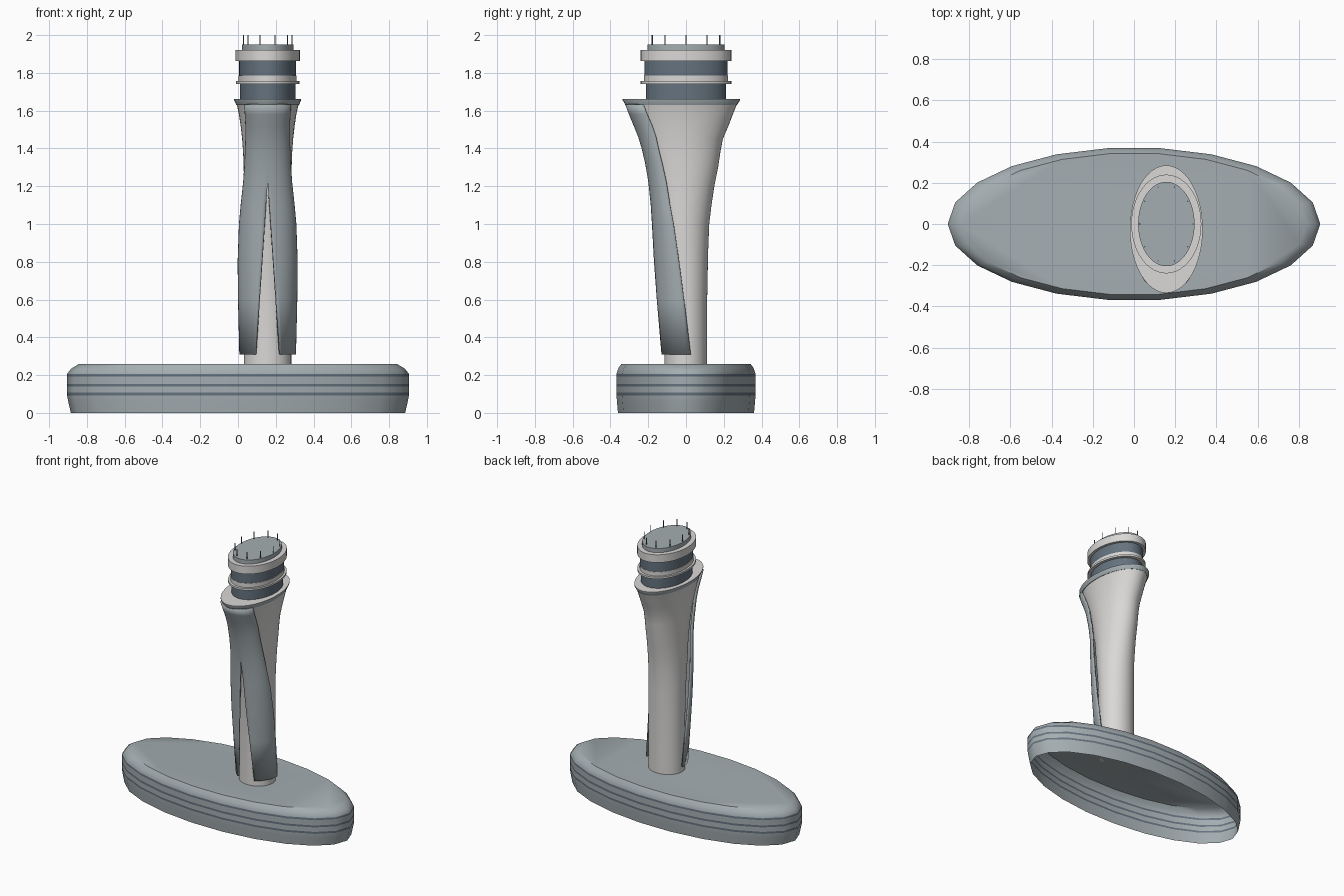
import bpy, bmesh
from math import sin, cos, pi, asin, radians

if "Cube" in bpy.data.objects:
    bpy.data.objects.remove(bpy.data.objects["Cube"])

CX = 0.157  # column axis


def material(name, rgb):
    m = bpy.data.materials.new(name)
    m.use_nodes = True
    m.diffuse_color = (*rgb, 1)
    m.node_tree.nodes["Principled BSDF"].inputs["Base Color"].default_value = (*rgb, 1)
    return m


GREY = material("blue grey", (0.37, 0.42, 0.44))
WHITE = material("warm white", (0.70, 0.69, 0.68))
SLATE = material("dark slate", (0.13, 0.17, 0.21))


def finish(name, bm, mats, x=0.0, angle=35):
    me = bpy.data.meshes.new(name)
    bm.to_mesh(me)
    bm.free()
    for m in mats:
        me.materials.append(m)
    ob = bpy.data.objects.new(name, me)
    ob.location.x = x
    bpy.context.collection.objects.link(ob)
    bpy.ops.object.select_all(action="DESELECT")
    ob.select_set(True)
    bpy.context.view_layer.objects.active = ob
    bpy.ops.object.shade_smooth_by_angle(angle=radians(angle))
    return ob


def loft(name, rings, mats, x=CX, n=48, bands=(), top=0, bottom=True, angle=35):
    """Stack ellipses (z, half x, half y, centre y); bands get the second material."""
    bm = bmesh.new()
    loops = []
    for z, hx, hy, cy in rings:
        loops.append([bm.verts.new((hx * cos(2 * pi * i / n), cy + hy * sin(2 * pi * i / n), z))
                      for i in range(n)])
    for k, (a, b) in enumerate(zip(loops, loops[1:])):
        for i in range(n):
            j = (i + 1) % n
            f = bm.faces.new((a[i], a[j], b[j], b[i]))
            f.material_index = 1 if k in bands else 0
    bm.faces.new(loops[-1]).material_index = top
    if bottom:
        bm.faces.new(loops[0][::-1])
    return finish(name, bm, mats, x, angle)


# Hollow oval base with three painted stripes
levels = [(0, .978), (.06, .993)]
for z in (.1, .147, .2):
    levels += [(z - .007, 1), (z + .007, 1)]
levels += [(.235, .975), (.26, .928)]
loft("base", [(z, .905 * s, .372 * s, 0) for z, s in levels], [GREY, SLATE],
     x=0, n=22, bands=(2, 4, 6), bottom=False, angle=42)

# Flared column: height, half width, front y, back y
column = [(.26, .125, -.115, .112), (.6, .125, -.115, .112), (.85, .125, -.13, .117),
          (1.0, .125, -.15, .123), (1.1, .125, -.162, .135), (1.2, .125, -.175, .15),
          (1.3, .127, -.197, .17), (1.38, .13, -.217, .182), (1.45, .135, -.238, .195),
          (1.52, .143, -.265, .225), (1.58, .152, -.29, .248), (1.63, .163, -.312, .268)]
loft("column", [(z, w, (b - f) / 2, (b + f) / 2) for z, w, f, b in column], [WHITE])

# Flared collar with a light top
loft("collar", [(1.63, .166, .295, -.025), (1.655, .177, .31, -.025), (1.662, .177, .31, -.025)],
     [GREY, WHITE], top=1)

# Stacked oval rings of the head
for name, z0, z1, hx, hy, mat in (
        ("lower_neck", 1.65, 1.745, .147, .213, SLATE),
        ("thin_ring", 1.742, 1.756, .168, .24, WHITE),
        ("middle_ring", 1.75, 1.786, .154, .222, WHITE),
        ("upper_neck", 1.78, 1.865, .151, .22, SLATE),
        ("top_ring", 1.862, 1.92, .17, .24, WHITE),
        ("cap", 1.915, 1.95, .137, .205, GREY)):
    loft(name, [(z0, hx, hy, 0), (z1, hx, hy, 0)], [mat])

# Ten thin pins around the cap
bm = bmesh.new()
for i in range(10):
    a = 2 * pi * i / 10
    made = bmesh.ops.create_cone(bm, cap_ends=True, segments=6, radius1=.003, radius2=.003, depth=.06)
    bmesh.ops.translate(bm, verts=made["verts"], vec=(.129 * cos(a), .188 * sin(a), 1.97))
finish("pins", bm, [SLATE], CX)

# Front shroud, split into two legs: height, half width, front y, side y, gap
shroud = [(.31, .15, -.147, .025, .065), (.6, .157, -.161, -.01, .045), (.8, .159, -.172, -.036, .03),
          (1.0, .152, -.181, -.065, .016), (1.1, .143, -.187, -.084, .009), (1.22, .13, -.199, -.103, 0),
          (1.32, .123, -.216, -.125, 0), (1.4, .12, -.235, -.145, 0), (1.46, .118, -.253, -.158, 0),
          (1.52, .118, -.277, -.178, 0), (1.58, .121, -.302, -.205, 0), (1.632, .124, -.322, -.225, 0)]
bm = bmesh.new()
rows = []
for z, w, front, side, gap in shroud:
    start = asin(gap / w)
    row = []
    for i in range(13):
        a = start + (pi / 2 - start) * i / 12
        row.append(bm.verts.new((w * sin(a), side - (side - front) * cos(a), z)))
    rows.append(row)
for a, b in zip(rows, rows[1:]):
    for i in range(12):
        bm.faces.new((a[i], a[i + 1], b[i + 1], b[i]))
ob = finish("front_shroud", bm, [GREY], CX)
mirror = ob.modifiers.new("mirror", "MIRROR")
mirror.merge_threshold = .0005
solid = ob.modifiers.new("thickness", "SOLIDIFY")
solid.thickness = .012
solid.offset = -1
